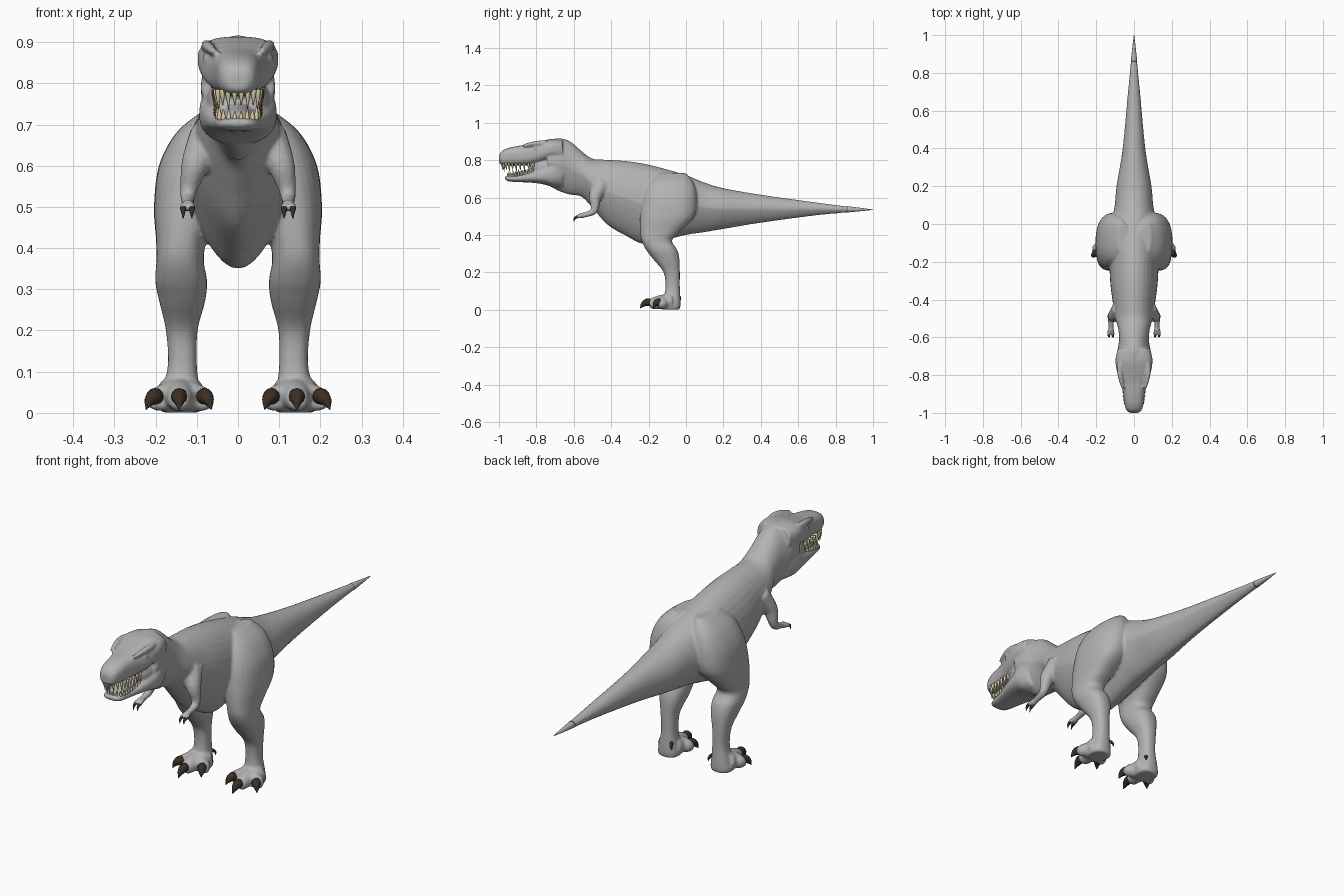
import bpy, bmesh, math
from mathutils import Vector

if "Cube" in bpy.data.objects:
    bpy.data.objects.remove(bpy.data.objects["Cube"])


def material(name, rgb):
    m = bpy.data.materials.new(name)
    m.diffuse_color = (*rgb, 1)
    m.use_nodes = True
    m.node_tree.nodes["Principled BSDF"].inputs["Base Color"].default_value = m.diffuse_color
    return m


SKIN = material("grey skin", (0.45, 0.45, 0.45))
CLAW = material("dark brown claw", (0.045, 0.028, 0.016))
TOOTH = material("cream tooth", (0.72, 0.62, 0.38))


def dense(rows, k=5):
    """Smoothly interpolate rows of numbers (Catmull-Rom)."""
    rows = [Vector(r) for r in rows]
    out = []
    for i in range(len(rows) - 1):
        a, b = rows[max(i - 1, 0)], rows[i]
        c, d = rows[i + 1], rows[min(i + 2, len(rows) - 1)]
        for j in range(k):
            t = j / k
            out.append(0.5 * (2 * b + (c - a) * t + (2 * a - 5 * b + 4 * c - d) * t * t
                              + (3 * b - a - 3 * c + d) * t ** 3))
    return out + [rows[-1]]


def skin_rings(bm, rings):
    vs = [[bm.verts.new(p) for p in r] for r in rings]
    n = len(vs[0])
    for a, b in zip(vs, vs[1:]):
        for i in range(n):
            bm.faces.new((a[i], a[(i + 1) % n], b[(i + 1) % n], b[i]))
    bm.faces.new(vs[0])
    bm.faces.new(vs[-1])


def spow(v, p):
    return math.copysign(abs(v) ** (2 / p), v)


def loft_y(bm, rows, egg=0.0, p=2.0, n=32):
    """Rows: y, half width, top, bottom."""
    rings = []
    for y, w, top, bot in dense(rows):
        ring = []
        for i in range(n):
            c, s = math.cos(2 * math.pi * i / n), math.sin(2 * math.pi * i / n)
            s, c = spow(s, p), spow(c, p)
            ring.append((w * c * (1 + egg * min(s, 0)), y, (top + bot) / 2 + s * (top - bot) / 2))
        rings.append(ring)
    skin_rings(bm, rings)


def loft_z(bm, rows, side, p=2.4, n=28):
    """Rows: z, x min, x max, y min, y max."""
    rings = []
    for z, x0, x1, y0, y1 in dense(rows):
        rings.append([(side * ((x0 + x1) / 2 + spow(math.cos(2 * math.pi * i / n), p) * (x1 - x0) / 2),
                       (y0 + y1) / 2 + spow(math.sin(2 * math.pi * i / n), p) * (y1 - y0) / 2, z)
                      for i in range(n)])
    skin_rings(bm, rings)


def tube(bm, pts, side=1, k=4, n=12):
    """Points: x, y, z, radius."""
    rows = dense(pts, k)
    pos = [Vector((r[0] * side, r[1], r[2])) for r in rows]
    rings = []
    for i, q in enumerate(pos):
        t = (pos[min(i + 1, len(pos) - 1)] - pos[max(i - 1, 0)]).normalized()
        u = t.cross(Vector((1, 0, 0))).normalized()
        v = t.cross(u)
        rings.append([q + max(rows[i][3], 0.0004) * (u * math.cos(2 * math.pi * j / n)
                      + v * math.sin(2 * math.pi * j / n)) for j in range(n)])
    skin_rings(bm, rings)


def ball(bm, x, y, z, r):
    res = bmesh.ops.create_uvsphere(bm, u_segments=16, v_segments=10, radius=r)
    bmesh.ops.translate(bm, verts=res["verts"], vec=(x, y, z))


def finish(bm, name, mat):
    bmesh.ops.recalc_face_normals(bm, faces=bm.faces)
    me = bpy.data.meshes.new(name)
    bm.to_mesh(me)
    bm.free()
    me.materials.append(mat)
    for f in me.polygons:
        f.use_smooth = True
    ob = bpy.data.objects.new(name, me)
    bpy.context.collection.objects.link(ob)
    return ob


# trunk, neck and tail
body = bmesh.new()
loft_y(body, [(-.74, .09, .905, .67), (-.68, .09, .917, .635), (-.62, .08, .90, .615),
              (-.56, .083, .85, .605), (-.5, .1, .808, .545), (-.42, .112, .802, .455),
              (-.32, .125, .795, .395), (-.22, .13, .78, .35), (-.1, .13, .75, .375),
              (0, .122, .72, .40), (.1, .102, .68, .415), (.2, .093, .65, .432),
              (.4, .06, .615, .465), (.7, .032, .573, .505), (.9, .013, .548, .523),
              (.96, .006, .541, .53)], egg=0.3)
# upper head and snout
loft_y(body, [(-1.0, .022, .825, .785), (-.985, .04, .848, .775), (-.95, .051, .865, .77),
              (-.9, .057, .876, .77), (-.84, .07, .885, .772), (-.78, .09, .90, .785),
              (-.72, .098, .913, .805), (-.66, .086, .91, .80)], p=2.7)
# lower jaw
loft_y(body, [(-.968, .028, .713, .697), (-.945, .046, .716, .686), (-.88, .06, .727, .682),
              (-.82, .076, .742, .679), (-.76, .089, .768, .67), (-.71, .094, .80, .655),
              (-.66, .08, .83, .65)], p=2.6)
# mouth lining and tongue
loft_y(body, [(-.83, .05, .79, .72), (-.78, .072, .82, .70), (-.7, .08, .83, .69)])
loft_y(body, [(-.93, .015, .728, .71), (-.9, .03, .738, .70), (-.8, .035, .76, .70)])

for s in (1, -1):
    # brow ridge and eye
    tube(body, [(.058, -.87, .876, .008), (.07, -.82, .887, .013), (.076, -.77, .892, .014),
                (.07, -.72, .892, .01)], s)
    ball(body, s * .073, -.80, .862, .013)
    # leg
    loft_z(body, [(.73, .03, .09, -.15, 0), (.68, .02, .15, -.2, .04), (.6, .0, .192, -.235, .06),
                  (.5, .04, .204, -.245, .045), (.42, .075, .199, -.245, -.03),
                  (.37, .083, .198, -.238, -.075), (.32, .075, .201, -.213, -.047),
                  (.27, .08, .191, -.175, -.035), (.2, .098, .175, -.12, -.033),
                  (.12, .1, .17, -.11, -.033), (.06, .094, .182, -.12, -.03),
                  (.02, .088, .19, -.13, -.03), (.001, .092, .186, -.125, -.034)], s)
    # toes
    for x, y in ((.086, -.15), (.143, -.195), (.194, -.145)):
        tube(body, [(.14 + (x - .14) * .3, -.08, .045, .045), ((x + .14) / 2, (y - .09) / 2, .04, .037),
                    (x, y + .015, .033, .03), (x, y, .03, .022)], s)
    # arm and fingers
    tube(body, [(.07, -.45, .67, .05), (.103, -.485, .605, .035), (.118, -.487, .55, .023),
                (.122, -.499, .522, .018), (.122, -.54, .508, .014), (.122, -.565, .502, .016)], s)
    for x in (.112, .133):
        tube(body, [(.122, -.55, .505, .013), (x, -.575, .5, .01), (x, -.587, .495, .009)], s)

skin = finish(body, "dinosaur_body", SKIN)
m = skin.modifiers.new("merge", "REMESH")
m.mode = "VOXEL"
m.voxel_size = 0.006
m.use_smooth_shade = True
m = skin.modifiers.new("soften", "SMOOTH")
m.factor = 0.5
m.iterations = 4

# tail tip
bm = bmesh.new()
tube(bm, [(0, .86, .537, .017), (0, .93, .536, .0095), (0, 1.0, .535, .001)], n=16)
finish(bm, "tail_tip", SKIN)

# claws
bm = bmesh.new()
for s in (1, -1):
    for x, y, dx, dy in ((.085, -.15, -.02, -.035), (.143, -.195, 0, -.05), (.196, -.145, .027, -.03)):
        tube(bm, [(x, y + .012, .038, .017), (x + dx * .25, y + dy * .25, .04, .02),
                  (x + dx * .7, y + dy * .7, .028, .013), (x + dx, y + dy, .008, .001)], s)
    for x in (.112, .133):
        tube(bm, [(x, -.58, .497, .008), (x, -.594, .49, .006), (x, -.6, .472, .001)], s)
    tube(bm, [(.108, -.045, .075, .008), (.1, -.032, .065, .006), (.096, -.03, .048, .001)], s)
finish(bm, "claws", CLAW)

# teeth, following the jaw outlines
bm = bmesh.new()
for s in (1, -1):
    for i in range(10):
        t = i / 9
        x = .008 + .05 * min(1, math.sin(min(t * 2.2, 1) * math.pi / 2)) * (.82 + .18 * t)
        y = -.982 + .165 * t ** 1.4
        h = .034 if i % 2 else .026
        tube(bm, [(x, y, .785, .0065), (x, y, .772, .006), (x * .97, y + .004, .772 - h, .0008)],
             s, k=2, n=8)
        y = -.952 + .13 * t ** 1.4
        z = .712 + .022 * t
        tube(bm, [(x * .93, y, z - .008, .006), (x * .93, y, z + .004, .0055),
                  (x * .95, y - .002, z + h * .8, .0008)], s, k=2, n=8)
finish(bm, "teeth", TOOTH)
